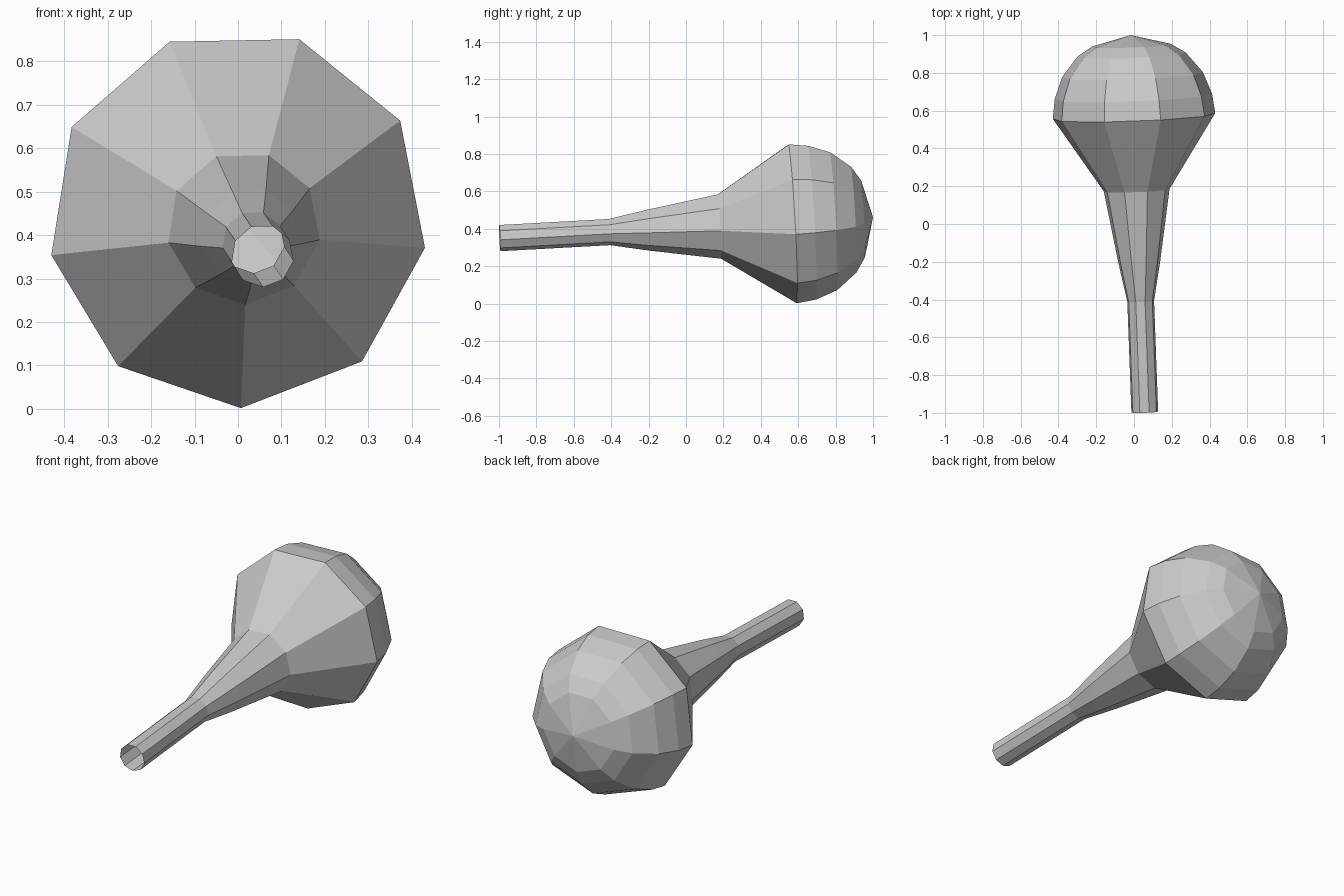
import bpy, bmesh, math
from mathutils import Vector

if "Cube" in bpy.data.objects:
    bpy.data.objects.remove(bpy.data.objects["Cube"])

SIDES = 9
CENTRE = Vector((-0.001, 0.568, 0.438))      # centre of the widest ring
AXIS = Vector((-0.037, 1.0, 0.055))          # slightly tilted bulb axis

# lengthwise profile: (y of ring centre, radius)
PROFILE = [(-0.996, 0.072), (-0.41, 0.072), (-0.2, 0.113), (0.178, 0.177),
           (0.568, 0.437), (0.672, 0.423), (0.787, 0.379),
           (0.895, 0.291), (0.945, 0.211)]
TIP_Y = 1.0

d = AXIS.normalized()
u = (Vector((1, 0, 0)) - d * d.x).normalized()
w = u.cross(d)


def on_axis(y):
    return CENTRE + AXIS * (y - CENTRE.y)


bm = bmesh.new()

# rings along the axis
rings = []
for y, r in PROFILE:
    ring = []
    for i in range(SIDES):
        a = math.radians(-89) + 2 * math.pi * i / SIDES
        ring.append(bm.verts.new(on_axis(y) + (u * math.cos(a) + w * math.sin(a)) * r))
    rings.append(ring)

# walls: open tube, flared neck and domed bulb
for a, b in zip(rings, rings[1:]):
    for i in range(SIDES):
        j = (i + 1) % SIDES
        bm.faces.new((a[i], a[j], b[j], b[i]))

# closed rounded tip of the bulb
tip = bm.verts.new(on_axis(TIP_Y))
for i in range(SIDES):
    bm.faces.new((rings[-1][i], rings[-1][(i + 1) % SIDES], tip))

bmesh.ops.recalc_face_normals(bm, faces=bm.faces)
mesh = bpy.data.meshes.new("bulb_with_tube")
bm.to_mesh(mesh)
bm.free()
obj = bpy.data.objects.new("bulb_with_tube", mesh)
bpy.context.collection.objects.link(obj)
